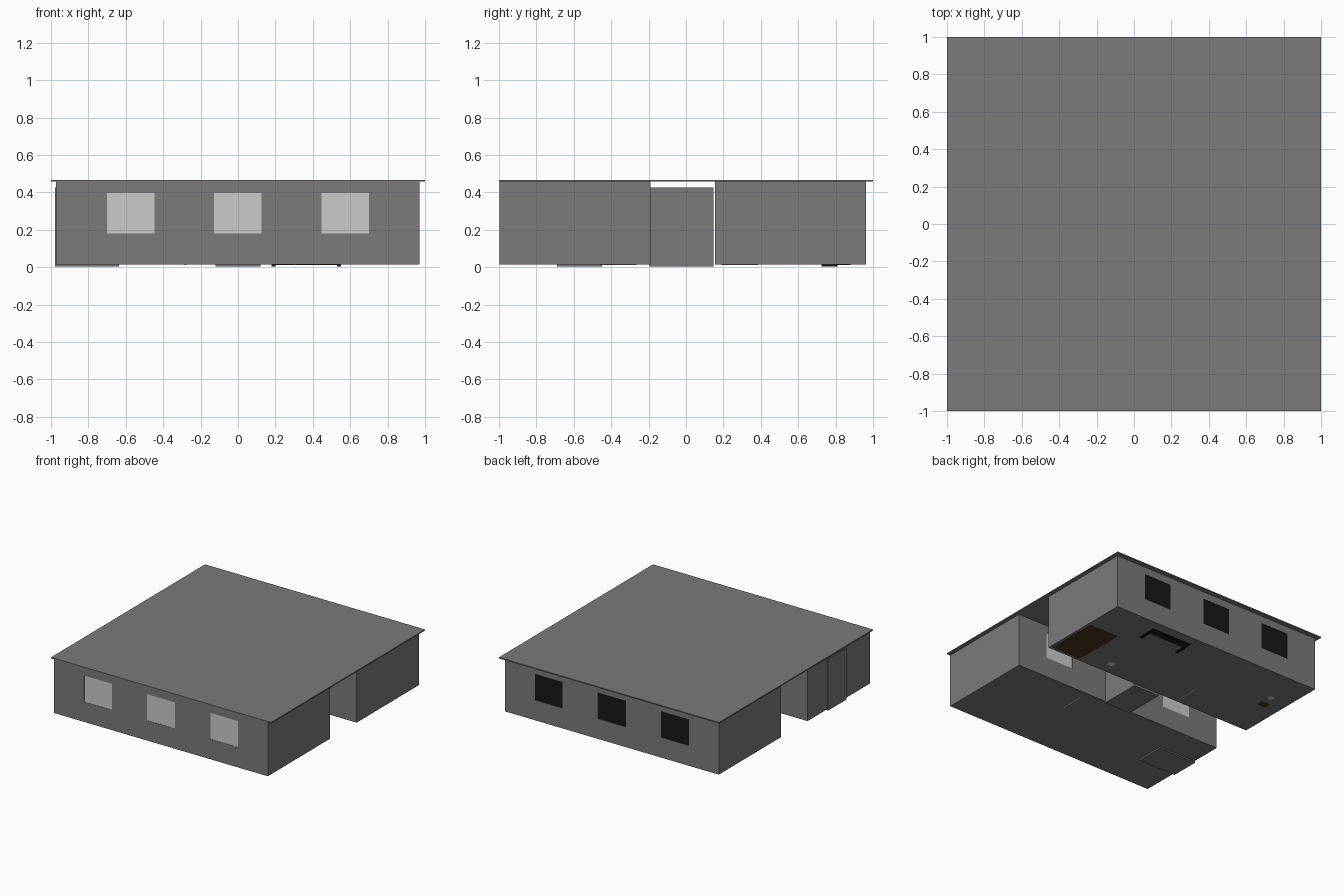
import bpy, bmesh
from mathutils import Matrix, Vector

if "Cube" in bpy.data.objects:
    bpy.data.objects.remove(bpy.data.objects["Cube"])


def mat(name, r, g, b):
    m = bpy.data.materials.new(name)
    m.diffuse_color = (r, g, b, 1)
    m.use_nodes = True
    m.node_tree.nodes["Principled BSDF"].inputs["Base Color"].default_value = m.diffuse_color
    return m


WALL = mat("dark_grey", 0.2, 0.195, 0.195)
BLACK = mat("black_glass", 0.01, 0.008, 0.008)
BROWN = mat("brown_wood", 0.06, 0.035, 0.015)


def boxes(name, spans, material=None):
    """One object made of boxes given as (x0, x1, y0, y1, z0, z1)."""
    bm = bmesh.new()
    for x0, x1, y0, y1, z0, z1 in spans:
        centre = Vector((x0 + x1, y0 + y1, z0 + z1)) / 2
        size = Matrix.Diagonal((x1 - x0, y1 - y0, z1 - z0, 1))
        bmesh.ops.create_cube(bm, size=1, matrix=Matrix.Translation(centre) @ size)
    me = bpy.data.meshes.new(name)
    bm.to_mesh(me)
    bm.free()
    ob = bpy.data.objects.new(name, me)
    bpy.context.collection.objects.link(ob)
    if material:
        me.materials.append(material)
    return ob


X0, X1 = -0.972, 0.970      # wing ends
Z0, Z1 = 0.015, 0.457       # floor underside and wall top
SILL, HEAD = 0.18, 0.396    # window heights
T = 0.02                    # wall thickness
LEFT, MID, RIGHT = (-0.70, -0.447), (-0.128, 0.125), (0.447, 0.70)


def window_wall(name, y, openings, glass, outward):
    """Long wall split round its openings, with a pane just inside each."""
    spans = [(X0, X1, y, y + T, Z0, SILL), (X0, X1, y, y + T, HEAD, Z1)]
    edge = X0
    for a, b in openings + [(X1, None)]:
        spans.append((edge, a, y, y + T, SILL, HEAD))
        edge = b
    boxes(name, spans, WALL)
    p = y + T / 2 + outward * 0.004
    boxes(name + "_panes", [(a, b, p - 0.004, p + 0.004, SILL, HEAD)
                            for a, b in openings], glass)


def wing(name, y0, y1, south, north, glass, partition_x, door_y):
    window_wall(name + "_south_wall", y0, south, glass, -1)
    window_wall(name + "_north_wall", y1 - T, north, glass, 1)
    boxes(name + "_end_walls", [(X0, X0 + T, y0 + T, y1 - T, Z0, Z1),
                                (X1 - T, X1, y0 + T, y1 - T, Z0, Z1)], WALL)
    boxes(name + "_floor", [(X0, X1, y0, y1, Z0, Z0 + 0.008)], WALL)
    # inner partition with a doorway and its door
    a, b = door_y
    x = partition_x
    boxes(name + "_partition", [(x, x + T, y0 + T, a, Z0, Z1),
                                (x, x + T, b, y1 - T, Z0, Z1),
                                (x, x + T, a, b, 0.39, Z1)], WALL)
    boxes(name + "_inner_door", [(x + 0.005, x + 0.015, a, b, 0.012, 0.39)])


# roof and the two wings
boxes("roof", [(-1, 1, -1, 1, 0.457, 0.466)], WALL)
wing("front_wing", -0.998, -0.19, [LEFT, MID, RIGHT], [LEFT, RIGHT],
     None, 0.295, (-0.46, -0.265))
wing("back_wing", 0.155, 0.962, [LEFT, RIGHT], [LEFT, MID, RIGHT],
     BLACK, -0.29, (0.19, 0.385))

# passage block across the gap and the matching cabinet in the front wing
boxes("passage_block", [(-0.12, 0.12, -0.195, 0.147, 0.004, 0.425)], WALL)
boxes("tall_cabinet", [(-0.978, -0.635, -0.69, -0.448, 0.004, 0.425)], WALL)

# furniture in the back wing
boxes("wooden_bed", [(0.68, 0.95, 0.175, 0.62, 0.0145, 0.09)], BROWN)
boxes("low_bench", [(0.18, 0.55, 0.81, 0.88, 0.012, 0.09),
                    (0.18, 0.20, 0.725, 0.81, 0.004, 0.08),
                    (0.53, 0.55, 0.725, 0.81, 0.004, 0.08)], BLACK)


def round_post(name, x, y, radius, height):
    bpy.ops.mesh.primitive_cylinder_add(vertices=16, radius=radius, depth=height,
                                        location=(x, y, 0.0145 + height / 2))
    bpy.context.object.name = name
    bpy.ops.object.shade_smooth_by_angle()


round_post("stool", 0.45, 0.27, 0.03, 0.09)
round_post("basin_stand", -0.80, 0.65, 0.025, 0.12)
boxes("small_chest", [(-0.86, -0.78, 0.51, 0.57, 0.0145, 0.08)], BROWN)
